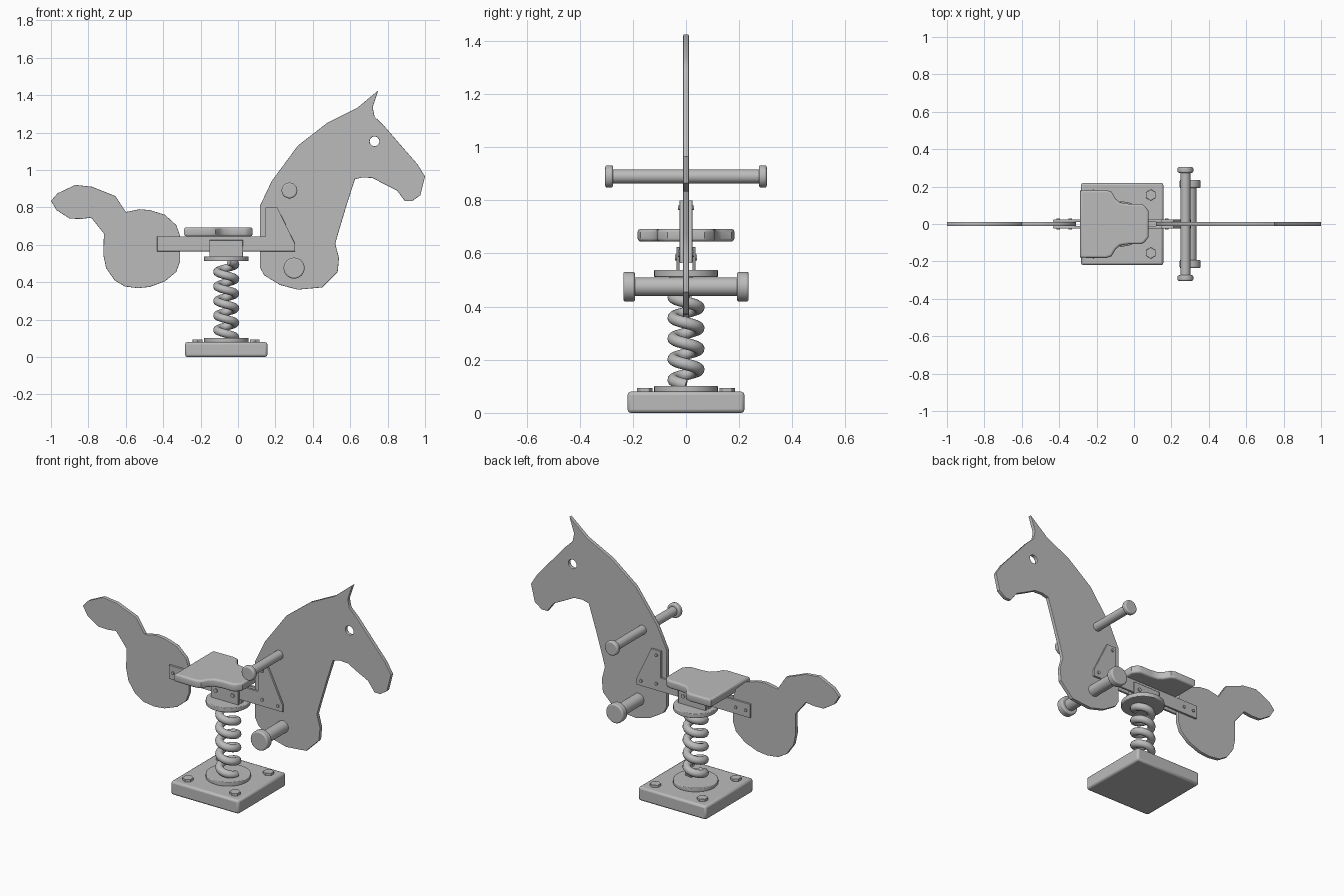
import bpy, math
from math import pi, cos, sin

if "Cube" in bpy.data.objects:
    bpy.data.objects.remove(bpy.data.objects["Cube"])

grey = bpy.data.materials.new("plain grey")
grey.diffuse_color = (0.5, 0.5, 0.5, 1)
grey.use_nodes = True
grey.node_tree.nodes["Principled BSDF"].inputs["Base Color"].default_value = grey.diffuse_color
CX = -0.063  # axis of base, spring and mount


def finish(ob, name, angle=35):
    ob.name = name
    ob.data.materials.clear()
    ob.data.materials.append(grey)
    bpy.ops.object.select_all(action='DESELECT')
    ob.select_set(True)
    bpy.context.view_layer.objects.active = ob
    bpy.ops.object.shade_smooth_by_angle(angle=math.radians(angle))
    return ob


def bevel(ob, width, segs=2):
    m = ob.modifiers.new("bevel", 'BEVEL')
    m.width, m.segments, m.limit_method = width, segs, 'ANGLE'


def curve_object(name, loops, cyclic=True):
    cu = bpy.data.curves.new(name, 'CURVE')
    for pts in loops:
        s = cu.splines.new('POLY')
        s.points.add(len(pts) - 1)
        for p, co in zip(s.points, pts):
            p.co = (*co, 0, 1) if len(co) == 2 else (*co, 1)
        s.use_cyclic_u = cyclic
    ob = bpy.data.objects.new(name, cu)
    bpy.context.collection.objects.link(ob)
    return ob


def to_mesh(ob, name, angle=35):
    bpy.ops.object.select_all(action='DESELECT')
    ob.select_set(True)
    bpy.context.view_layer.objects.active = ob
    bpy.ops.object.convert(target='MESH')
    return finish(bpy.context.view_layer.objects.active, name, angle)


def slab(name, loops, thick, edge, loc=(0, 0, 0), upright=True, res=1):
    """Flat cut-out with softened rims; upright slabs lie in the xz plane."""
    ob = curve_object(name, loops)
    cu = ob.data
    cu.dimensions, cu.fill_mode = '2D', 'BOTH'
    cu.extrude, cu.bevel_depth = thick / 2 - edge, edge
    cu.offset, cu.bevel_resolution = -edge, res
    ob.location = loc
    if upright:
        ob.rotation_euler = (pi / 2, 0, 0)
    return to_mesh(ob, name)


def cyl(name, loc, r, h, axis='z', sides=40, edge=0.0, turn=0.0):
    rot = (pi / 2, 0, 0) if axis == 'y' else (0, 0, turn)
    bpy.ops.mesh.primitive_cylinder_add(vertices=sides, radius=r, depth=h, location=loc, rotation=rot)
    ob = finish(bpy.context.object, name)
    if edge:
        bevel(ob, edge, 3)
    return ob


def box(name, lo, hi, edge=0.0):
    bpy.ops.mesh.primitive_cube_add(size=1, location=[(a + b) / 2 for a, b in zip(lo, hi)])
    ob = bpy.context.object
    ob.scale = [b - a for a, b in zip(lo, hi)]
    bpy.ops.object.transform_apply(location=False, rotation=False, scale=True)
    finish(ob, name)
    if edge:
        bevel(ob, edge)
    return ob


# head and chest panel with an eye hole
head = [(.75, 1.425), (.635, 1.33), (.475, 1.25), (.32, 1.13), (.18, .94), (.118, .81),
        (.118, .477), (.14, .437), (.225, .385), (.32, .36), (.45, .372), (.533, .455),
        (.54, .53), (.52, .605), (.538, .67), (.58, .81), (.625, .95), (.665, .96), (.72, .957),
        (.78, .925), (.85, .89), (.893, .833), (.93, .833), (.975, .865), (1, .965),
        (.96, 1.03), (.877, 1.125), (.78, 1.237), (.73, 1.285), (.72, 1.335)]
eye = [(.73 + .026 * cos(a * pi / 10), 1.153 + .026 * sin(a * pi / 10)) for a in range(20)]
slab("head_panel", [head, eye], .022, .003)

# tail panel
tail = [(-1, .835), (-.965, .875), (-.87, .92), (-.78, .91), (-.655, .86), (-.6, .775),
        (-.525, .79), (-.47, .785), (-.39, .76), (-.33, .705), (-.31, .648), (-.31, .51),
        (-.33, .455), (-.39, .405), (-.47, .375), (-.535, .368), (-.605, .377), (-.66, .41),
        (-.705, .475), (-.72, .545), (-.717, .66), (-.785, .745), (-.84, .738), (-.9, .74),
        (-.97, .785)]
slab("tail_panel", [tail], .022, .003)

# side plates that join both panels, with bolts
plate = [(-.432, .565), (.305, .565), (.305, .605), (.21, .8), (.147, .8), (.147, .645), (-.432, .645)]
for side, s in (("front", -1), ("back", 1)):
    slab(side + "_side_plate", [plate], .013, .002, (0, s * .0175, 0))
    for i, (x, z) in enumerate([(-.405, .605), (-.34, .605), (.175, .772), (.175, .605), (.275, .595)]):
        cyl(f"{side}_plate_bolt_{i}", (x, s * .026, z), .009, .008, 'y', 16)
    # mount cheeks under the seat
    box(side + "_mount_cheek", (CX - .09, min(s * .024, s * .036), .535),
        (CX + .09, max(s * .024, s * .036), .625), .003)
    for i in (-1, 1):
        cyl(f"{side}_mount_bolt_{i}", (CX + i * .055, s * .038, .585), .011, .008, 'y', 16)
box("mount_core", (CX - .09, -.012, .535), (CX + .09, .012, .646))

# seat, wide at the back and narrow at the front
half = [(-.288, .18), (-.15, .182), (-.12, .172), (-.098, .135), (-.075, .115), (-.03, .108),
        (.035, .108), (.055, .1), (.078, .07)]
seat = half + [(x, -y) for x, y in reversed(half)]
slab("seat", [seat], .048, .012, (0, 0, .669), False, 3)

# base block with hexagonal bolts
box("base_block", (CX - .22, -.22, 0), (CX + .22, .22, .08), .012)
for sx in (-1, 1):
    for sy in (-1, 1):
        cyl(f"base_bolt_{sx}_{sy}", (CX + sx * .153, sy * .155, .086), .03, .016, sides=6, edge=.002)

# spring between two round plates
cyl("lower_spring_plate", (CX, 0, .09), .12, .024, edge=.004)
cyl("upper_spring_plate", (CX, 0, .525), .12, .026, edge=.004)
turns, steps = 5.2, 130
helix = []
for i in range(steps + 1):
    a = -2 * pi * turns * i / steps
    helix.append((CX + .048 * cos(a), .048 * sin(a), .105 + .405 * i / steps))
spring = curve_object("spring", [helix], False)
spring.data.dimensions = '3D'
spring.data.bevel_depth, spring.data.bevel_resolution = .022, 4
spring.data.use_fill_caps = True
to_mesh(spring, "spring", 60)

# handlebar and footrest: rods with round end caps
for name, x, z, r, end, cap_r, cap_w in (("handle", .275, .89, .026, .304, .042, .03),
                                         ("footrest", .3, .475, .035, .236, .056, .044)):
    cyl(name + "_rod", (x, 0, z), r, 2 * end - cap_w, 'y')
    for s in (-1, 1):
        cyl(f"{name}_cap_{s}", (x, s * (end - cap_w / 2), z), cap_r, cap_w, 'y', edge=.008)
